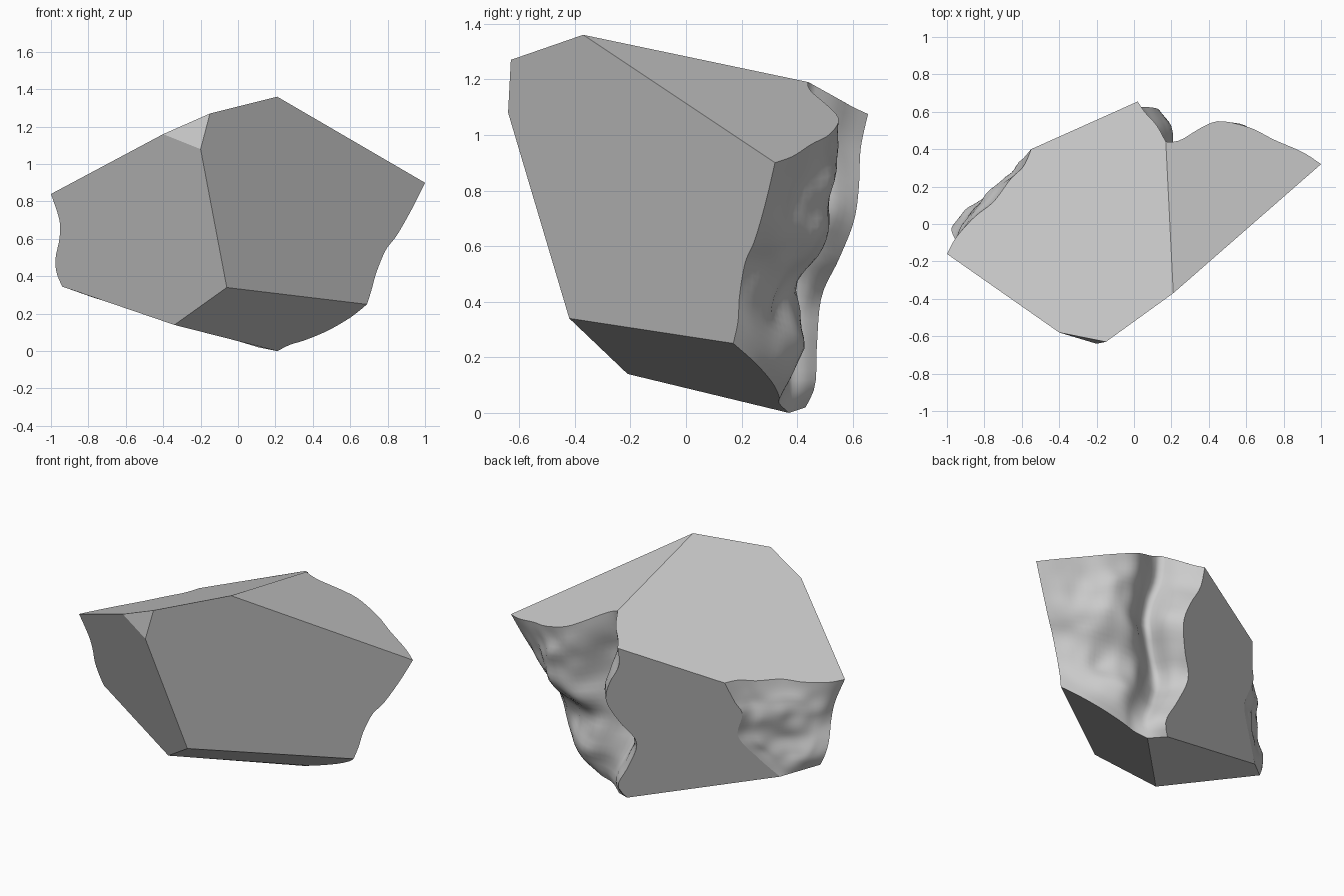
import bpy, bmesh, math
from mathutils import Vector, noise

cube = bpy.data.objects.get("Cube")
if cube:
    bpy.data.objects.remove(cube, do_unlink=True)

V = Vector

# Corners of the cleaved block
top_left = V((-1, -.16, .84))
chip_left = V((-.4, -.58, 1.16))
chip_right = V((-.15, -.63, 1.27))
chip_low = V((-.2, -.64, 1.08))
peak = V((.21, -.37, 1.36))
top_right = V((1, .32, .9))
ridge_end = V((.17, .44, 1.19))
back_top = V((.02, .655, 1.075))
back_left = V((-.55, .4, .91))
keel_front = V((-.06, -.42, .34))
keel_left = V((-.34, -.21, .14))
low_right = V((.69, .17, .25))
low_mid = V((.21, .37, 0))
low_back = V((.11, .43, .02))
low_back_left = V((-.77, .16, .285))
low_left = V((-.94, 0, .345))


def plane(a, b, c):
    n = (b - a).cross(c - a).normalized()
    return n, n.dot(a)


TOP = plane(top_left, peak, back_top)
TOP_RIGHT = plane(peak, top_right, ridge_end)
FRONT_LEFT = plane(top_left, chip_left, keel_left)
FRONT_RIGHT = plane(peak, top_right, keel_front)
BACK = plane(back_top, back_left, low_back)
UNDER = plane(keel_front, low_right, keel_left)


def rim(a, b, surface, axis, mids, count):
    """Smooth broken rim from a to b lying on a cleaved plane."""
    n, d = surface
    pts = [a]
    for pair in mids:
        p = list(pair)
        p.insert(axis, 0)
        p = V(p)
        p[axis] = (d - n.dot(p)) / n[axis]
        pts.append(p)
    pts.append(b)
    fine = []
    for i in range(len(pts) - 1):
        p1, p2 = pts[i], pts[i + 1]
        p0 = pts[i - 1] if i else p1
        p3 = pts[i + 2] if i + 2 < len(pts) else p2
        for k in range(20):
            t = k / 20
            fine.append(p1 + ((p2 - p0) * t + (2*p0 - 5*p1 + 4*p2 - p3) * t*t
                              + (3*p1 - p0 - 3*p2 + p3) * t**3) / 2)
    fine.append(b)
    lengths = [0]
    for p, q in zip(fine, fine[1:]):
        lengths.append(lengths[-1] + (q - p).length)
    out, j = [a.copy()], 0
    for k in range(1, count):
        goal = lengths[-1] * k / count
        while lengths[j + 1] < goal:
            j += 1
        f = (goal - lengths[j]) / (lengths[j + 1] - lengths[j])
        out.append(fine[j].lerp(fine[j + 1], f))
    return out + [b.copy()]


# Rims of the large broken side
N, M, H = 26, 8, 30
right_rim = rim(top_right, ridge_end, TOP_RIGHT, 2,
                [(.9, .385), (.75, .45), (.62, .515), (.46, .55), (.36, .515),
                 (.27, .46), (.22, .44)], N)
notch_rim = rim(ridge_end, back_top, TOP, 2, [(.12, .53), (.06, .595)], M)
under_rim = rim(low_right, low_mid, UNDER, 2,
                [(.6, .25), (.48, .31), (.36, .335), (.28, .335)], N)
heel_rim = rim(low_mid, low_back, BACK, 1, [], M)
side_rim = rim(top_right, low_right, FRONT_RIGHT, 1,
               [(.93, .76), (.85, .62), (.79, .54), (.74, .42), (.715, .33)], H)
back_rim = rim(back_top, low_back, BACK, 1,
               [(.03, .95), (.1, .82), (.136, .69), (.08, .55), (.004, .42),
                (.07, .25), (.15, .1)], H)

# Rims of the small broken side
left_top_rim = rim(top_left, back_left, TOP, 2,
                   [(-.95, -.07), (-.85, .04), (-.75, .12), (-.66, .24),
                    (-.59, .31)], N)
left_low_rim = rim(low_left, low_back_left, BACK, 1, [], N)
left_front_rim = rim(top_left, low_left, FRONT_LEFT, 1,
                     [(-.955, .7), (-.955, .6), (-.975, .5), (-.97, .42)], H)
left_back_rim = rim(back_left, low_back_left, BACK, 1,
                    [(-.59, .78), (-.62, .7), (-.575, .54), (-.67, .4)], H)

bm = bmesh.new()


def flat(*parts):
    pts = []
    for part in parts:
        for p in (part if isinstance(part, list) else [part]):
            if not pts or (p - pts[-1]).length > 1e-4:
                pts.append(p)
    if (pts[0] - pts[-1]).length < 1e-4:
        pts.pop()
    bm.faces.new([bm.verts.new(p) for p in pts])


def broken(c0, c1, d0, d1, out, bulge, amp):
    """Weathered surface stretched between four rims."""
    nu, nv = len(c0) - 1, len(d0) - 1
    out = V(out).normalized()
    grid = []
    for j in range(nv + 1):
        v, row = j / nv, []
        for i in range(nu + 1):
            u = i / nu
            p = (c0[i] * (1 - v) + c1[i] * v + d0[j] * (1 - u) + d1[j] * u
                 - (c0[0] * (1 - u) + c0[-1] * u) * (1 - v)
                 - (c1[0] * (1 - u) + c1[-1] * u) * v)
            w = min(1, 2 * math.sin(math.pi * u) * math.sin(math.pi * v))
            bump = noise.noise(p * 4) + .4 * noise.noise(p * 9)
            if 0 < i < nu and 0 < j < nv:
                p = p + out * w * (amp * bump + bulge(u, v))
            row.append(bm.verts.new(p))
        grid.append(row)
    for j in range(nv):
        for i in range(nu):
            f = bm.faces.new((grid[j][i], grid[j][i + 1],
                              grid[j + 1][i + 1], grid[j + 1][i]))
            f.smooth = True


# Cleaved flat faces
flat(top_left, chip_left, chip_right, peak, notch_rim, left_top_rim[::-1])
flat(peak, right_rim)
flat(chip_left, chip_low, chip_right)
flat(chip_low, chip_left, left_front_rim, keel_left, keel_front)
flat(chip_low, keel_front, side_rim[::-1], peak, chip_right)
flat(keel_front, keel_left, under_rim[::-1])
flat(keel_left, left_low_rim, heel_rim[::-1])
flat(back_rim, left_back_rim[::-1])

# Weathered sides: a groove runs down the large one, the small one swells
broken(right_rim + notch_rim[1:], under_rim + heel_rim[1:], side_rim, back_rim,
       (.45, .9, 0),
       lambda u, v: .03 * math.sin(math.pi * u) - .07 * math.exp(-((u - .78) / .12) ** 2),
       .05)
broken(left_top_rim, left_low_rim, left_front_rim, left_back_rim,
       (-.75, .65, -.1), lambda u, v: .03, .04)

bmesh.ops.remove_doubles(bm, verts=bm.verts, dist=.0005)
bmesh.ops.recalc_face_normals(bm, faces=bm.faces)

mesh = bpy.data.meshes.new("rock")
bm.to_mesh(mesh)
bm.free()
rock = bpy.data.objects.new("rock", mesh)
bpy.context.collection.objects.link(rock)

# Stone colour
stone = bpy.data.materials.new("stone grey")
stone.use_nodes = True
colour = (.6, .6, .6, 1)
stone.diffuse_color = colour
stone.node_tree.nodes["Principled BSDF"].inputs["Base Color"].default_value = colour
mesh.materials.append(stone)
